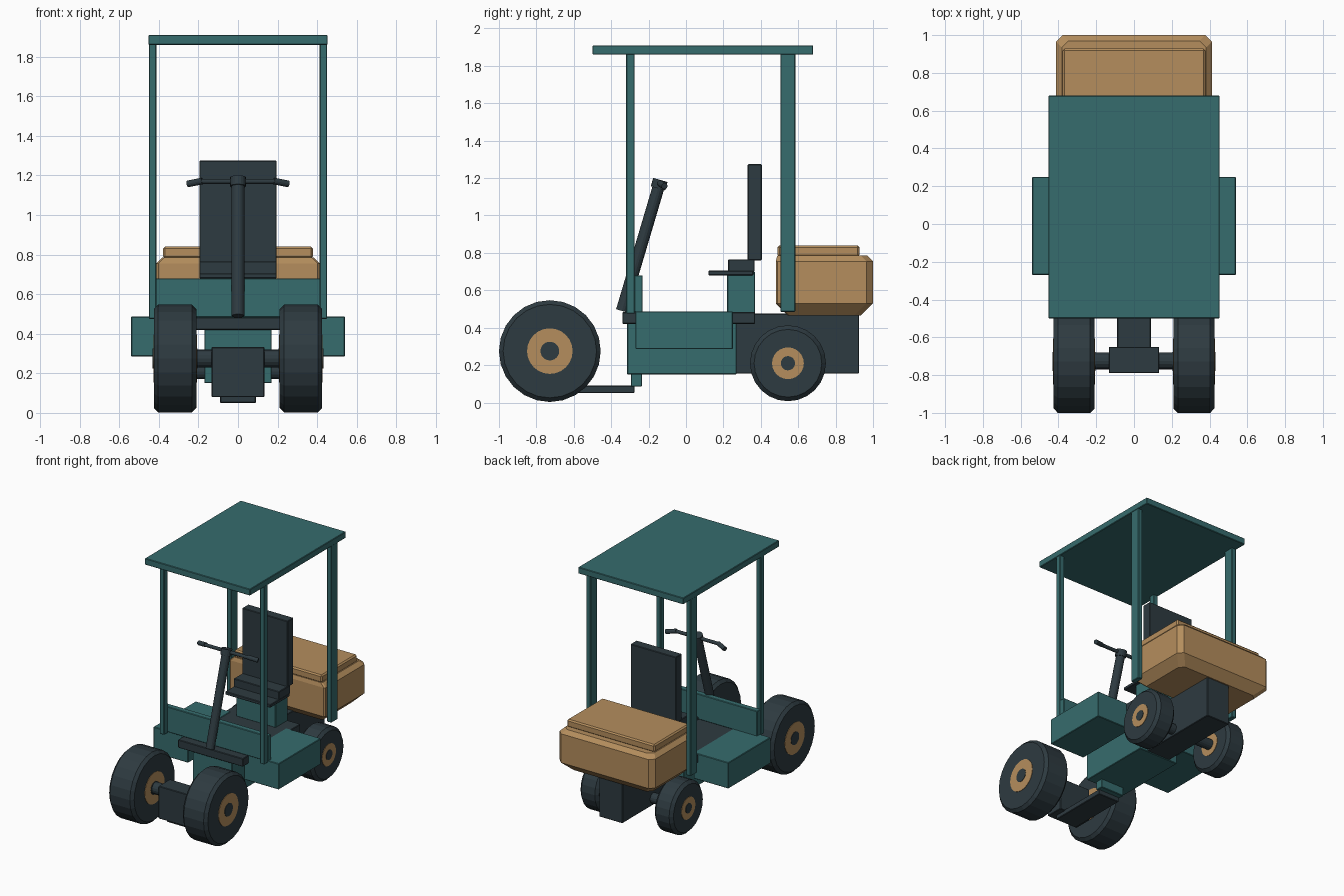
import bpy, bmesh, math
from mathutils import Vector

if "Cube" in bpy.data.objects:
    bpy.data.objects.remove(bpy.data.objects["Cube"])


def material(name, rgb):
    m = bpy.data.materials.new(name)
    m.diffuse_color = (*rgb, 1)
    m.use_nodes = True
    m.node_tree.nodes["Principled BSDF"].inputs["Base Color"].default_value = m.diffuse_color
    return m


GREEN = material("teal_paint", (0.037, 0.150, 0.155))
DARK = material("dark_slate", (0.027, 0.043, 0.052))
TAN = material("tan", (0.46, 0.27, 0.11))


def finish(name, bm, mat):
    bmesh.ops.recalc_face_normals(bm, faces=bm.faces)
    me = bpy.data.meshes.new(name)
    bm.to_mesh(me)
    bm.free()
    me.materials.append(mat)
    ob = bpy.data.objects.new(name, me)
    bpy.context.collection.objects.link(ob)
    return ob


def box(name, x, y, z, mat, bevel=0.004):
    """Box from (min, max) ranges with a small chamfer."""
    bm = bmesh.new()
    bmesh.ops.create_cube(bm, size=1)
    for v in bm.verts:
        v.co = [r[0] if c < 0 else r[1] for c, r in zip(v.co, (x, y, z))]
    bmesh.ops.bevel(bm, geom=bm.edges[:], offset=bevel, segments=1, affect='EDGES')
    return finish(name, bm, mat)


def rod(name, a, b, r, mat, sides=16, chamfer=0.0):
    """Cylinder between two points, optionally with chamfered rims."""
    a, b = Vector(a), Vector(b)
    d = b - a
    bm = bmesh.new()
    bmesh.ops.create_cone(bm, cap_ends=True, segments=sides, radius1=r, radius2=r, depth=d.length)
    if chamfer:
        rims = [e for e in bm.edges if abs(e.verts[0].co.z - e.verts[1].co.z) < 1e-5]
        bmesh.ops.bevel(bm, geom=rims, offset=chamfer, segments=1, affect='EDGES')
    rot = d.to_track_quat('Z', 'Y').to_matrix()
    for v in bm.verts:
        v.co = rot @ v.co + (a + b) / 2
    return finish(name, bm, mat)


def wheel(label, side, y, z, r, x0, x1, rim, hub):
    rod(label + "_tyre", (side * x0, y, z), (side * x1, y, z), r, DARK, 24, 0.022)
    # rim and hub plates on both faces
    for xf, d in ((x1, 1), (x0, -1)):
        rod(label + "_rim", (side * (xf - d * .01), y, z), (side * (xf + d * .003), y, z), rim, TAN, 24)
        rod(label + "_hub", (side * (xf - d * .01), y, z), (side * (xf + d * .006), y, z), hub, DARK, 24)


# chassis
box("center_body", (-.17, .17), (-.315, .27), (.15, .43), GREEN)
box("floor_plate", (-.28, .28), (-.34, .37), (.42, .483), DARK)
box("rear_body", (-.1, .1), (.265, .925), (.155, .475), DARK)
box("front_bracket", (-.1, .1), (-.295, -.235), (.085, .155), GREEN)
box("drawbar", (-.09, .09), (-.75, -.275), (.05, .09), DARK)
box("front_axle_box", (-.133, .133), (-.79, -.65), (.08, .333), DARK)
rod("front_axle", (-.25, -.725, .275), (.25, -.725, .275), .045, DARK)
rod("rear_axle", (-.27, .545, .21), (.27, .545, .21), .04, DARK)

# wheels, side boxes and roof posts, mirrored
for s, side in ((-1, "left"), (1, "right")):
    wheel("front_wheel_" + side, s, -.728, .275, .272, .21, .425, .122, .05)
    wheel("rear_wheel_" + side, s, .545, .21, .203, .24, .40, .085, .038)
    box("side_box_" + side, sorted((s * .24, s * .54)), (-.27, .25), (.285, .487), GREEN)
    xr = sorted((s * .412, s * .45))
    box("front_post_" + side, xr, (-.32, -.275), (.475, 1.87), GREEN)
    box("rear_post_" + side, xr, (.505, .585), (.485, 1.87), GREEN)

# front panel and roof
box("front_panel", (-.45, .45), (-.278, -.232), (.483, .68), GREEN)
box("roof", (-.453, .453), (-.5, .68), (1.86, 1.91), GREEN)

# seat
box("seat_pedestal", (-.17, .17), (.22, .37), (.48, .70), GREEN)
box("seat_plate", (-.195, .195), (.12, .36), (.68, .705), DARK)
box("seat_cushion", (-.195, .195), (.225, .367), (.70, .766), DARK)
box("seat_back", (-.195, .195), (.33, .405), (.76, 1.275), DARK)

# steering column and handlebar
rod("steering_column", (0, -.343, .49), (0, -.14, 1.175), .032, DARK)
rod("column_cap", (0, -.15, 1.145), (0, -.137, 1.19), .04, DARK)
for s, side in ((-1, "left"), (1, "right")):
    rod("handlebar_" + side, (0, -.14, 1.17), (s * .19, -.14, 1.17), .013, DARK, 12)
    rod("grip_" + side, (s * .18, -.14, 1.172), (s * .255, -.115, 1.157), .017, DARK, 12)


# tank: stacked rings with chamfered corners
def tank():
    bm = bmesh.new()
    rings = []
    # height, side/back inset, front inset
    for z, i, f in ((.465, .065, .065), (.53, 0, 0), (.755, 0, 0), (.785, .03, .008)):
        x, y0, y1, c = .412 - i, .48 + f, 1.0 - i, .035
        pts = [(-x + .01, y0), (x - .01, y0), (x, y0 + .01), (x, y1 - c),
               (x - c, y1), (-x + c, y1), (-x, y1 - c), (-x, y0 + .01)]
        rings.append([bm.verts.new((*p, z)) for p in pts])
    for a, b in zip(rings, rings[1:]):
        for k in range(8):
            n = (k + 1) % 8
            bm.faces.new((a[k], a[n], b[n], b[k]))
    bm.faces.new(rings[0])
    bm.faces.new(rings[-1])
    finish("tank", bm, TAN)


tank()
box("tank_lid", (-.378, .378), (.49, .928), (.78, .84), TAN, .01)
